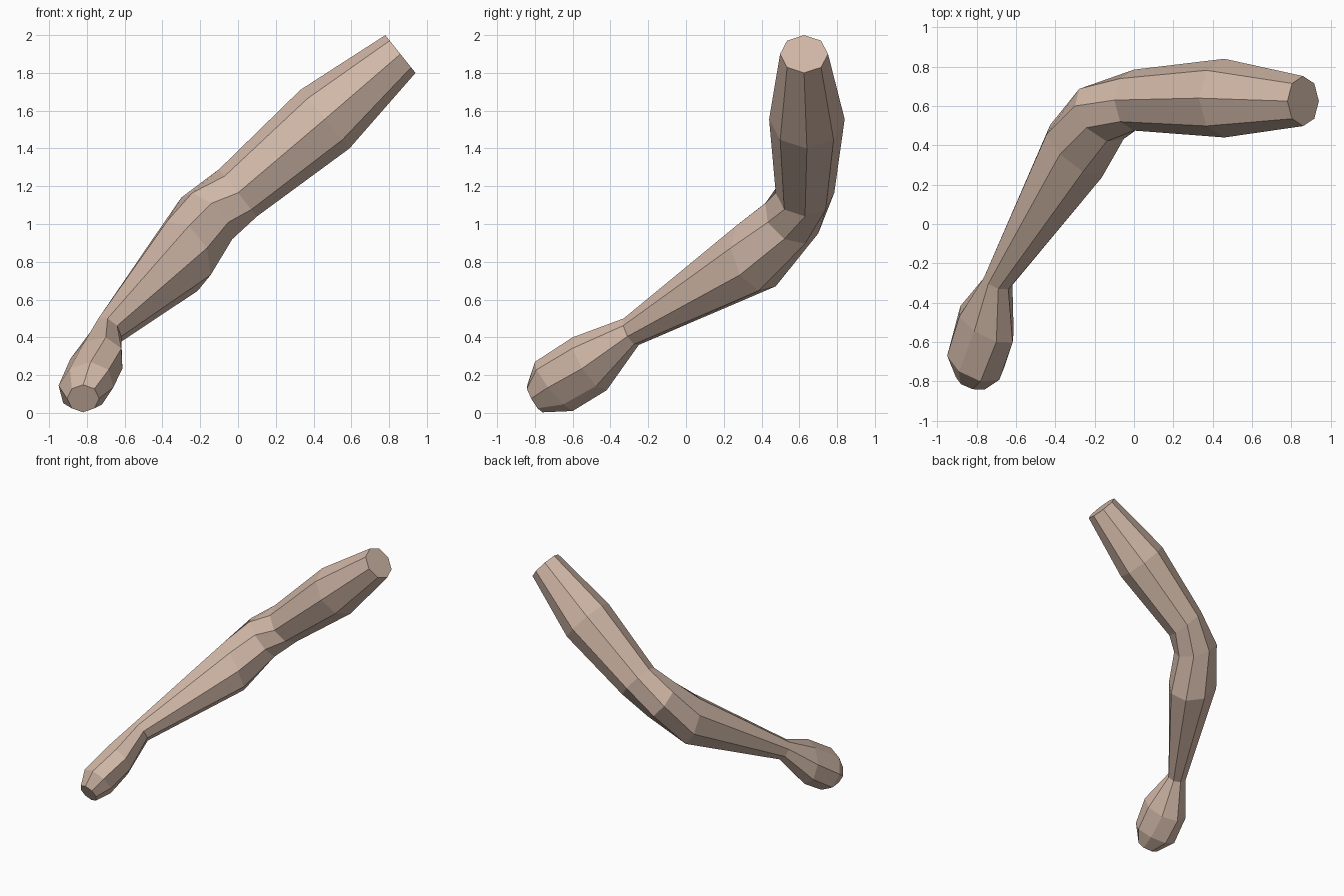
import bpy, bmesh, math
from mathutils import Vector

if "Cube" in bpy.data.objects:
    bpy.data.objects.remove(bpy.data.objects["Cube"])

SIDES = 8

# Each ring: centre, half-axis to the upper/outer edge, half-axis to the front edge
RINGS = [
    ((.86, .625, 1.90), (-.08, 0, .10), (0, -.127, 0)),             # shoulder end
    ((.46, .64, 1.555), (-.13, 0, .155), (0, -.20, 0)),             # upper arm bulge
    ((0, .63, 1.165), (-.10, 0, .125), (0, -.155, 0)),              # above elbow
    ((-.165, .56, 1.03), (-.135, .04, .11), (.025, -.14, .08)),     # elbow
    ((-.295, .37, .83), (-.15, .085, .10), (.035, -.105, .16)),     # forearm bulge
    ((-.69, -.29, .43), (-.072, .02, .025), (.0, -.04, .07)),       # wrist
    ((-.75, -.51, .26), (-.138, .04, .025), (.05, -.09, .14)),      # palm
    ((-.805, -.70, .14), (-.145, .03, .005), (.025, -.10, .13)),    # knuckles
    ((-.82, -.80, .076), (-.085, .02, 0), (0, -.04, .073)),         # fist end
]

skin = bpy.data.materials.new("skin_beige")
skin.diffuse_color = (.64, .48, .39, 1)
skin.use_nodes = True
skin.node_tree.nodes["Principled BSDF"].inputs["Base Color"].default_value = skin.diffuse_color

bm = bmesh.new()


def add_ring(centre, up, front):
    c, u, f = Vector(centre), Vector(up), Vector(front)
    angles = [2 * math.pi * i / SIDES for i in range(SIDES)]
    return [bm.verts.new(c + u * math.cos(t) + f * math.sin(t)) for t in angles]


# Arm: skin the rings together and close both ends
loops = [add_ring(*r) for r in RINGS]
for a, b in zip(loops, loops[1:]):
    for i in range(SIDES):
        j = (i + 1) % SIDES
        bm.faces.new((a[i], a[j], b[j], b[i]))
bm.faces.new(loops[0])
bm.faces.new(loops[-1])
bmesh.ops.recalc_face_normals(bm, faces=bm.faces)

mesh = bpy.data.meshes.new("arm")
bm.to_mesh(mesh)
bm.free()
mesh.materials.append(skin)
arm = bpy.data.objects.new("arm", mesh)
bpy.context.collection.objects.link(arm)
